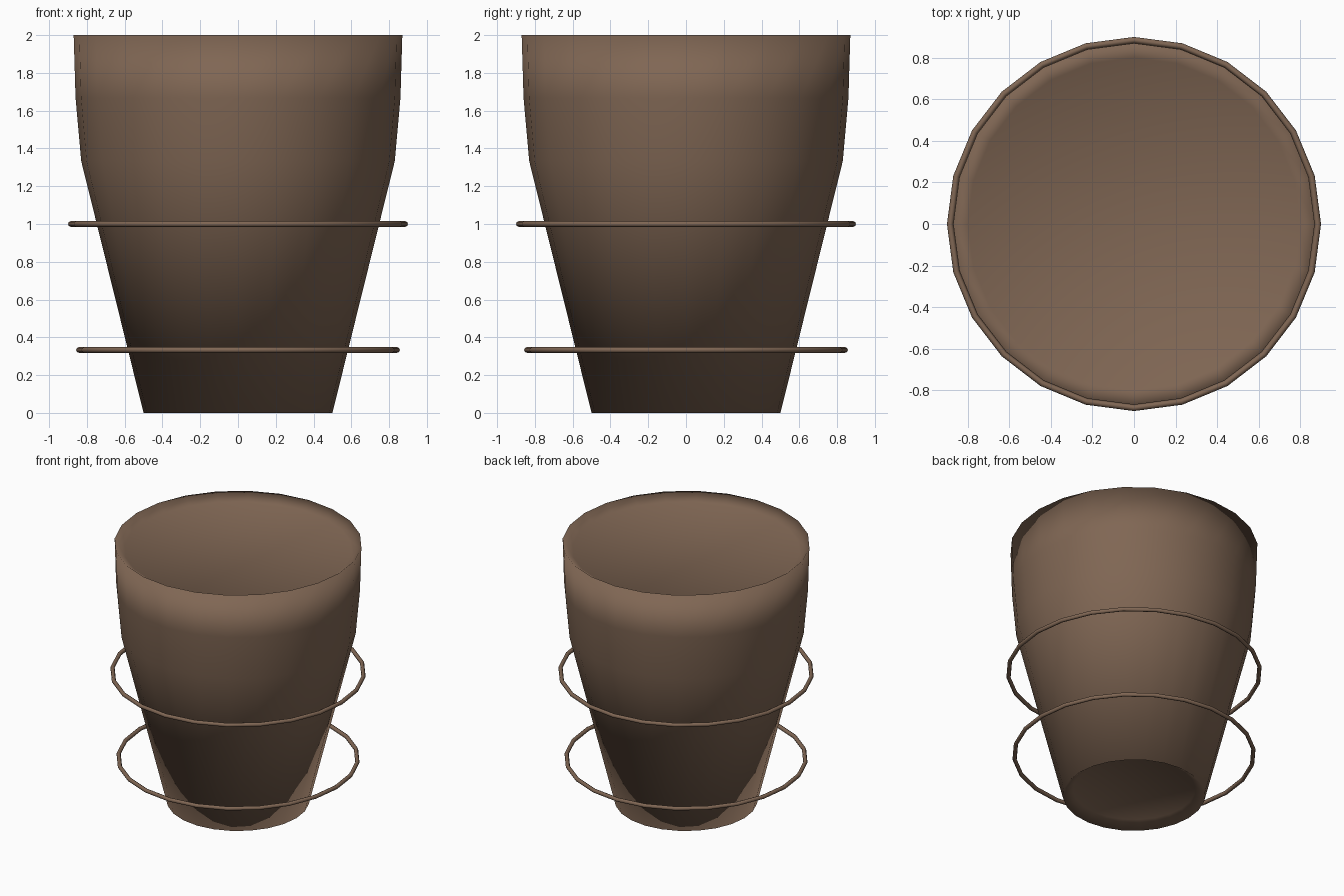
import bpy, bmesh, math

SIDES = 24

cube = bpy.data.objects.get("Cube")
if cube:
    bpy.data.objects.remove(cube, do_unlink=True)

# Single brown colour
brown = bpy.data.materials.new("brown_wood")
brown.use_nodes = True
colour = (0.215, 0.134, 0.088, 1)
brown.diffuse_color = colour
bsdf = brown.node_tree.nodes["Principled BSDF"]
bsdf.inputs["Base Color"].default_value = colour
bsdf.inputs["Roughness"].default_value = 0.8


def lathe(name, profile, closed=False):
    """Spin (radius, height) points around z; open profiles get end caps."""
    bm = bmesh.new()
    rings = []
    for r, z in profile:
        rings.append([bm.verts.new((r * math.cos(a), r * math.sin(a), z))
                      for a in (math.tau * i / SIDES for i in range(SIDES))])
    pairs = list(zip(rings, rings[1:]))
    if closed:
        pairs.append((rings[-1], rings[0]))
    else:
        bm.faces.new(rings[0][::-1])
        bm.faces.new(rings[-1])
    for low, high in pairs:
        for i in range(SIDES):
            j = (i + 1) % SIDES
            bm.faces.new((low[i], low[j], high[j], high[i]))
    bmesh.ops.recalc_face_normals(bm, faces=bm.faces)
    for f in bm.faces:
        f.smooth = True
    mesh = bpy.data.meshes.new(name)
    bm.to_mesh(mesh)
    bm.free()
    mesh.materials.append(brown)
    obj = bpy.data.objects.new(name, mesh)
    bpy.context.collection.objects.link(obj)
    return obj


def hoop(name, radius, z, thickness=0.015, steps=8):
    """Thin round ring encircling the tub."""
    section = [(radius + thickness * math.cos(math.tau * k / steps),
                z + thickness * math.sin(math.tau * k / steps))
               for k in range(steps)]
    return lathe(name, section, closed=True)


# Tapered tub with shallow recessed ends: base, wall, rim, top
lathe("tub", [(0.43, 0.05), (0.5, 0), (0.83, 1.333), (0.86, 1.667),
              (0.87, 2), (0.80, 1.95)])

# Two loose hoops
hoop("upper_hoop", 0.885, 1.0)
hoop("lower_hoop", 0.842, 0.333)
